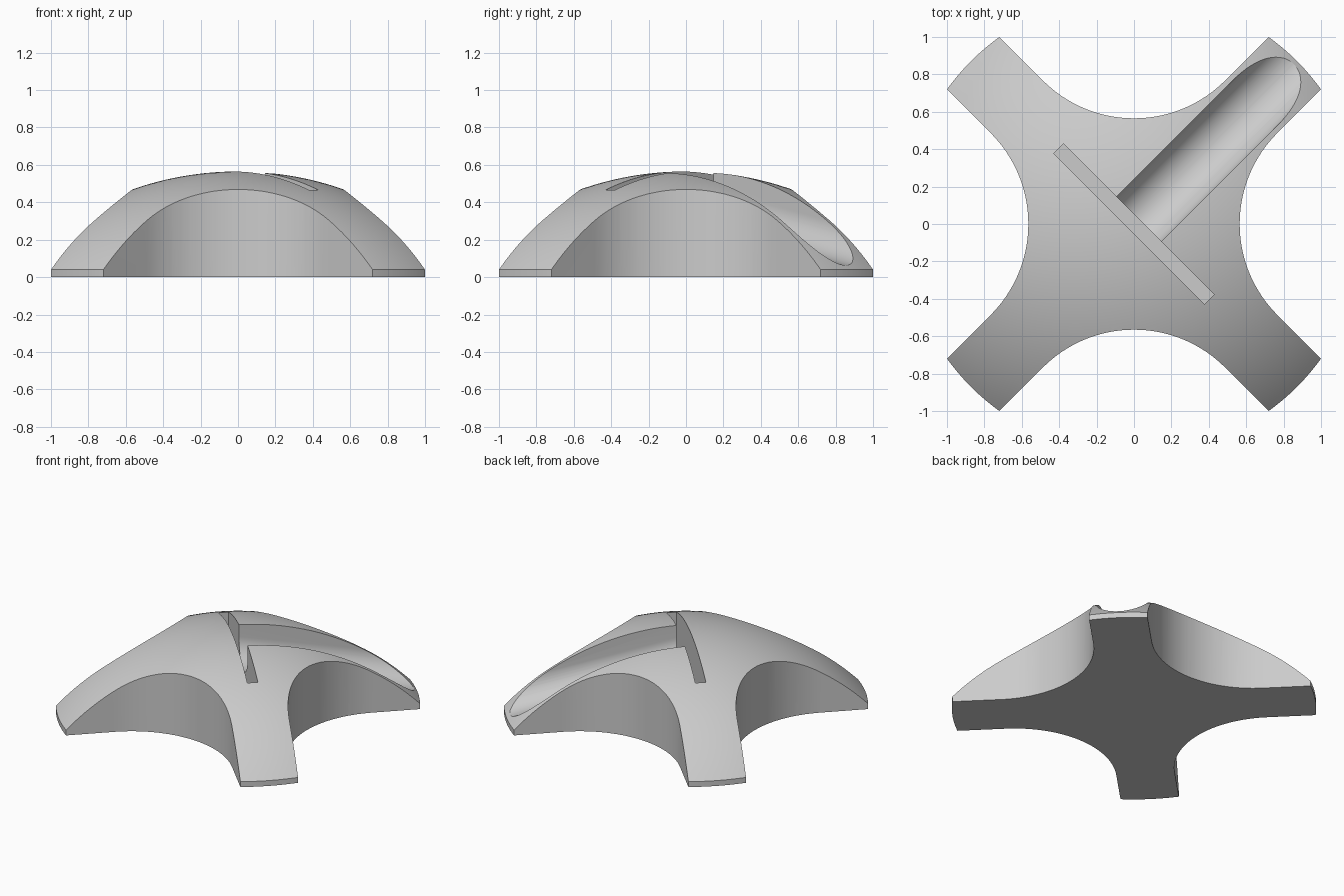
import bpy, bmesh, math
from mathutils import Matrix, Vector

if "Cube" in bpy.data.objects:
    bpy.data.objects.remove(bpy.data.objects["Cube"], do_unlink=True)

TIP, RIM, TOP = 1.232, 0.04, 0.565      # dome rim radius, skirt height, apex height
RISE = TOP - RIM
BALL = (TIP**2 + RISE**2) / (2 * RISE)  # sphere radius of the dome
ARM = 0.28                              # arm side offset along the axes


def new_object(name, bm):
    bmesh.ops.recalc_face_normals(bm, faces=bm.faces)
    mesh = bpy.data.meshes.new(name)
    bm.to_mesh(mesh)
    bm.free()
    obj = bpy.data.objects.new(name, mesh)
    bpy.context.collection.objects.link(obj)
    return obj


def prism(name, outline, direction):
    """Extrude a closed outline of 3D points along a direction."""
    bm = bmesh.new()
    face = bm.faces.new([bm.verts.new(p) for p in outline])
    moved = bmesh.ops.extrude_face_region(bm, geom=[face])["geom"]
    verts = [v for v in moved if isinstance(v, bmesh.types.BMVert)]
    bmesh.ops.translate(bm, verts=verts, vec=Vector(direction))
    return new_object(name, bm)


def cut(target, tool, operation):
    mod = target.modifiers.new(tool.name, "BOOLEAN")
    mod.object, mod.operation, mod.solver = tool, operation, "EXACT"
    bpy.context.view_layer.objects.active = target
    bpy.ops.object.modifier_apply(modifier=mod.name)
    bpy.data.objects.remove(tool, do_unlink=True)


# Dome with a low skirt, revolved from its profile
bm = bmesh.new()
max_angle = math.asin(TIP / BALL)
profile = [Vector((0, 0, 0)), Vector((TIP, 0, 0))]
for i in range(32, -1, -1):
    a = max_angle * i / 32
    profile.append(Vector((BALL * math.sin(a), 0, TOP - BALL + BALL * math.cos(a))))
verts = [bm.verts.new(p) for p in profile]
edges = [bm.edges.new(pair) for pair in zip(verts, verts[1:])]
bmesh.ops.spin(bm, geom=verts + edges, cent=(0, 0, 0), axis=(0, 0, 1),
               angle=math.tau, steps=128, use_duplicate=False)
bmesh.ops.remove_doubles(bm, verts=bm.verts, dist=1e-5)
body = new_object("cross_dome", bm)

# Four-armed plan: round bays tangent to the straight arm sides
bay_y = 1.253
bay_r = (bay_y - ARM) / math.sqrt(2)
plan = []
for quarter in range(4):
    turn = Matrix.Rotation(quarter * math.pi / 2, 3, "Z")
    side = [Vector((1.4, 1.4 + ARM, -0.1))]
    for i in range(33):
        a = -math.pi / 4 - math.pi / 2 * i / 32
        side.append(Vector((bay_r * math.cos(a), bay_y + bay_r * math.sin(a), -0.1)))
    side.append(Vector((-1.4, 1.4 + ARM, -0.1)))
    plan += [turn @ p for p in side]
cut(body, prism("plan_cutter", plan, (0, 0, 1)), "INTERSECT")

# Sloping round-bottomed groove running out along one arm
along = Vector((1, 1, 0)).normalized()
across = Vector((1, -1, 0)).normalized()
up = Vector((0, 0, 1))
start = up * 0.475
half = 0.17
groove = [start - across * half + up * 0.5]
for i in range(33):
    a = math.pi + math.pi * i / 32
    groove.append(start + across * half * math.cos(a) + up * half * math.sin(a))
groove.append(start + across * half + up * 0.5)
cut(body, prism("groove_cutter", groove, (along - up * 0.2) * 1.5), "DIFFERENCE")

# Narrow upright slot across the crown
slot = [across * (0.57 * s) + along * (0.036 * t) + up * 0.2
        for s, t in ((-1, -1), (1, -1), (1, 1), (-1, 1))]
cut(body, prism("slot_cutter", slot, (0, 0, 1)), "DIFFERENCE")

# Plain grey finish
grey = bpy.data.materials.new("plain_grey")
grey.use_nodes = True
colour = (0.6, 0.6, 0.6, 1)
grey.diffuse_color = colour
grey.node_tree.nodes["Principled BSDF"].inputs["Base Color"].default_value = colour
body.data.materials.clear()
body.data.materials.append(grey)

# Smooth curved faces, sharp rims
bpy.ops.object.select_all(action="DESELECT")
body.select_set(True)
bpy.context.view_layer.objects.active = body
bpy.ops.object.shade_smooth_by_angle(angle=math.radians(25))
